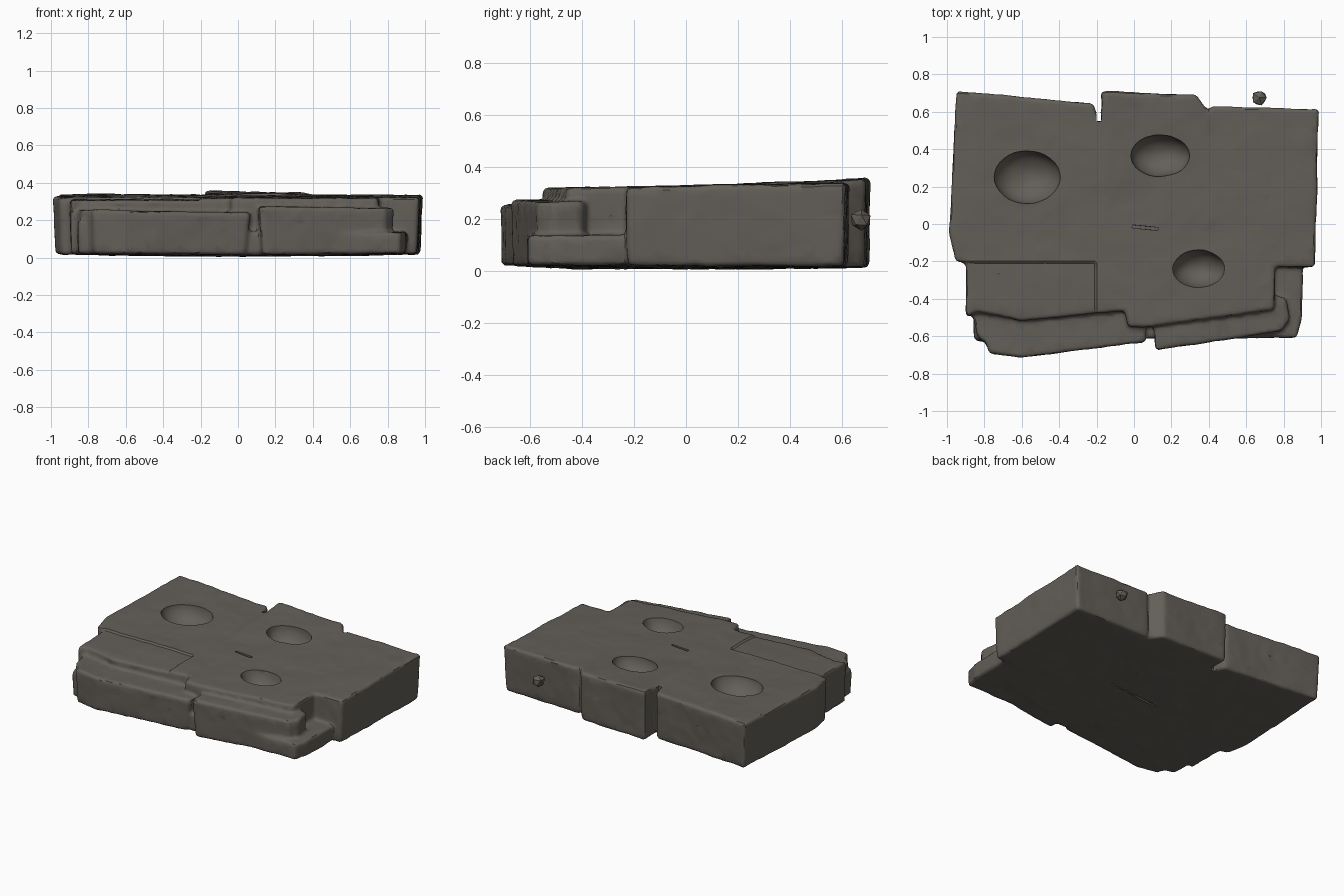
import bpy, bmesh, math, random
from mathutils import Vector, noise

if "Cube" in bpy.data.objects:
    bpy.data.objects.remove(bpy.data.objects["Cube"])

random.seed(4)


def material(name, rgb):
    m = bpy.data.materials.new(name)
    m.diffuse_color = (*rgb, 1)
    m.use_nodes = True
    m.node_tree.nodes["Principled BSDF"].inputs["Base Color"].default_value = m.diffuse_color
    return m


EARTH = material("weathered_top", (0.125, 0.113, 0.097))
STONE = material("grey_stone", (0.088, 0.094, 0.108))


def add_object(name, bm):
    me = bpy.data.meshes.new(name)
    bm.to_mesh(me)
    bm.free()
    ob = bpy.data.objects.new(name, me)
    bpy.context.collection.objects.link(ob)
    return ob


def block(target, outline, base, top, taper=0.985, bevel=0.012):
    """Closed slab piece with a sloping top; top(x, y) gives its height."""
    bm = bmesh.new()
    n = len(outline)
    cx = sum(p[0] for p in outline) / n
    cy = sum(p[1] for p in outline) / n
    low = [bm.verts.new((cx + (x - cx) * taper, cy + (y - cy) * taper, base)) for x, y in outline]
    high = [bm.verts.new((x, y, top(x, y))) for x, y in outline]
    bm.faces.new(low[::-1])
    bm.faces.new(high)
    for i in range(n):
        j = (i + 1) % n
        bm.faces.new((low[i], low[j], high[j], high[i]))
    bmesh.ops.recalc_face_normals(bm, faces=bm.faces[:])
    bmesh.ops.bevel(bm, geom=bm.edges[:], offset=bevel, segments=1, affect='EDGES')
    bmesh.ops.triangulate(bm, faces=bm.faces[:])
    tmp = bpy.data.meshes.new("piece")
    bm.to_mesh(tmp)
    bm.free()
    target.from_mesh(tmp)
    bpy.data.meshes.remove(tmp)


def bake(ob):
    dg = bpy.context.evaluated_depsgraph_get()
    me = bpy.data.meshes.new_from_object(ob.evaluated_get(dg))
    ob.modifiers.clear()
    ob.data = me


def cutter(name, loc, size, rot=0.0, ball=True):
    bm = bmesh.new()
    if ball:
        bmesh.ops.create_uvsphere(bm, u_segments=32, v_segments=18, radius=1)
    else:
        bmesh.ops.create_cube(bm, size=2)
    ob = add_object(name, bm)
    ob.location, ob.scale, ob.rotation_euler.z = loc, size, rot
    ob.hide_render = True
    return ob


# Broken slab, raised back block and front ledges
parts = bmesh.new()
block(parts, [(-0.95, 0.71), (-0.99, -0.05), (-0.955, -0.2), (-0.9, -0.21), (-0.9, -0.5),
              (-0.84, -0.47), (-0.6, -0.52), (-0.05, -0.465), (-0.03, -0.55), (0.08, -0.55),
              (0.75, -0.46), (0.755, -0.23), (0.97, -0.23), (0.99, 0.615), (0.41, 0.63),
              (0.38, 0.57), (-0.19, 0.57), (-0.22, 0.645)],
      0.008, lambda x, y: 0.327 + 0.018 * y)
block(parts, [(-0.175, 0.71), (-0.18, -0.02), (0.3, 0.0), (0.42, 0.3), (0.4, 0.6), (0.33, 0.69)],
      0.008, lambda x, y: 0.326 + 0.045 * y - 0.02 * max(x, 0))
block(parts, [(-0.87, -0.45), (-0.84, -0.6), (-0.79, -0.64), (-0.775, -0.69), (-0.6, -0.715),
              (0.065, -0.63), (0.06, -0.45)],
      0.012, lambda x, y: 0.242 - 0.018 * x, 0.96)
block(parts, [(0.1, -0.5), (0.115, -0.675), (0.79, -0.575), (0.835, -0.51), (0.815, -0.4), (0.7, -0.36)],
      0.012, lambda x, y: 0.274 - 0.01 * x, 0.96)
block(parts, [(0.0, -0.45), (0.02, -0.61), (0.5, -0.61), (0.87, -0.61), (0.9, -0.5), (0.905, -0.2),
              (0.6, -0.15)], 0.012, lambda x, y: 0.137)
block(parts, [(-0.86, -0.45), (-0.855, -0.62), (-0.7, -0.64), (-0.6, -0.45)], 0.012, lambda x, y: 0.2)
slab = add_object("stone_slab", parts)
mod = slab.modifiers.new("fuse", 'REMESH')
mod.mode, mod.voxel_size = 'VOXEL', 0.012

# Three worn pits and hairline cracks
PITS = [(-0.57, 0.25, 0.178, 0.142), (0.14, 0.365, 0.158, 0.112), (0.345, -0.24, 0.142, 0.102)]
cutters = [cutter("pit_cutter", (x, y, 0.345), (rx, ry, 0.13)) for x, y, rx, ry in PITS]
cutters += [cutter("crack_cutter", (0.06, -0.02, 0.335), (0.07, 0.008, 0.03), -0.1, False),
            cutter("joint_cutter", (-0.19, 0.6, 0.2), (0.012, 0.05, 0.3), 0.05, False),
            cutter("under_crack_cutter", (0.0, 0.0, 0.0), (0.2, 0.006, 0.02), 0.1, False)]
for c in cutters:
    mod = slab.modifiers.new("cut", 'BOOLEAN')
    mod.operation, mod.solver, mod.object = 'DIFFERENCE', 'EXACT', c
bake(slab)
for c in cutters:
    bpy.data.objects.remove(c)

# Weathering: shallow step on the left, arched underside, rough surface
bm = bmesh.new()
bm.from_mesh(slab.data)
bm.normal_update()
moves = []
for v in bm.verts:
    p = v.co
    d = v.normal * (0.005 * noise.noise(p * 5) + 0.003 * noise.noise(p * 17))
    if p.z > 0.29 and p.y < -0.2 and p.x < -0.2:
        d.z -= 0.01
    if p.z < 0.1:
        d.z += 0.012 * min(1, p.x ** 2 + p.y ** 2) * (1 - p.z / 0.1)
    moves.append(d)
for v, d in zip(bm.verts, moves):
    v.co += d
bm.to_mesh(slab.data)
bm.free()
slab.modifiers.new("chip", 'DECIMATE').ratio = 0.18
bake(slab)

# Two stone layers with a ragged boundary
bm = bmesh.new()
bm.from_mesh(slab.data)
cut = bmesh.ops.bisect_plane(bm, geom=bm.verts[:] + bm.edges[:] + bm.faces[:],
                             plane_co=(0, 0, 0.205), plane_no=(0, 0, 1), dist=1e-5)


def in_pit(p):
    return p.z < 0.32 and any(((p.x - x) / rx) ** 2 + ((p.y - y) / ry) ** 2 < 1.05
                              for x, y, rx, ry in PITS)


for f in bm.faces:
    c = f.calc_center_median()
    f.material_index = 1 if c.z < 0.205 or in_pit(c) else 0
for g in cut['geom_cut']:
    if isinstance(g, bmesh.types.BMVert) and not in_pit(g.co):
        g.co.z += 0.012 * noise.noise(g.co * 9)
bm.to_mesh(slab.data)
bm.free()
slab.data.materials.clear()
slab.data.materials.append(EARTH)
slab.data.materials.append(STONE)

# Small pebble stuck by the back face
bm = bmesh.new()
bmesh.ops.create_icosphere(bm, subdivisions=1, radius=0.045)
for v in bm.verts:
    v.co *= random.uniform(0.85, 1.08)
pebble = add_object("pebble", bm)
pebble.location = (0.67, 0.675, 0.195)
pebble.data.materials.append(EARTH)

bpy.ops.object.select_all(action='DESELECT')
slab.select_set(True)
bpy.context.view_layer.objects.active = slab
bpy.ops.object.shade_smooth_by_angle(angle=math.radians(35))
